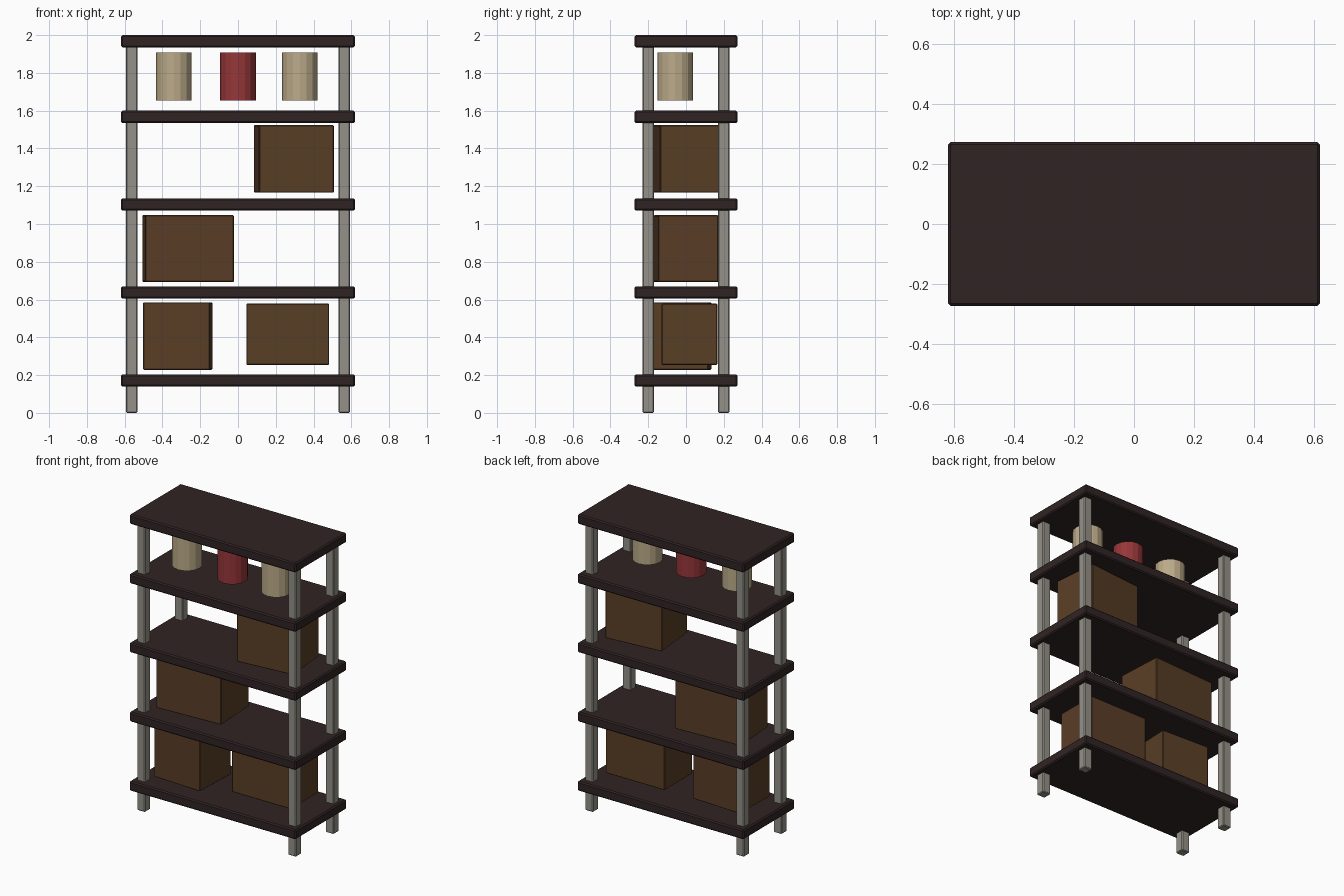
import bpy
import math

if "Cube" in bpy.data.objects:
    bpy.data.objects.remove(bpy.data.objects["Cube"])


def material(name, rgb):
    """Flat colour from 8-bit sRGB values, stored as linear."""
    mat = bpy.data.materials.new(name)
    lin = [((c / 255 + 0.055) / 1.055) ** 2.4 for c in rgb]
    mat.diffuse_color = (*lin, 1.0)
    mat.use_nodes = True
    mat.node_tree.nodes["Principled BSDF"].inputs["Base Color"].default_value = mat.diffuse_color
    return mat


DARK = material("dark_brown", (48, 36, 36))
GREY = material("warm_grey", (148, 145, 136))
CARD = material("cardboard_brown", (89, 62, 38))
CREAM = material("cream", (188, 171, 137))
RED = material("red", (150, 54, 57))


def block(name, centre, size, mat, bevel=0.006, turn=0.0):
    """Box with slightly chamfered edges, turned about z."""
    bpy.ops.mesh.primitive_cube_add(size=1, location=centre)
    ob = bpy.context.object
    ob.name = name
    ob.scale = size
    bpy.ops.object.transform_apply(location=False, rotation=False, scale=True)
    ob.rotation_euler.z = turn
    mod = ob.modifiers.new("edge_chamfer", 'BEVEL')
    mod.width = bevel
    mod.segments = 1
    ob.data.materials.append(mat)
    return ob


# Shelf boards
for i, top in enumerate((0.204, 0.67, 1.136, 1.60, 2.0)):
    block(f"shelf_{i + 1}", (0, 0, top - 0.0325), (1.24, 0.546, 0.065), DARK, 0.008)

# Corner posts
for sx, side in ((-1, "left"), (1, "right")):
    for sy, end in ((-1, "front"), (1, "back")):
        block(f"{end}_{side}_post", (sx * 0.5625, sy * 0.2, 0.985),
              (0.06, 0.06, 1.97), GREY, 0.005)

# Cardboard boxes: name, centre, size, turn
for name, centre, size, turn in (
    ("bottom_left_box", (-0.319, -0.029, 0.4065), (0.353, 0.31, 0.357), -0.048),
    ("bottom_right_box", (0.2635, 0.018, 0.416), (0.439, 0.295, 0.324), 0.0),
    ("second_shelf_box", (-0.264, 0.0, 0.87), (0.469, 0.32, 0.353), 0.052),
    ("third_shelf_box", (0.296, 0.0, 1.3445), (0.397, 0.311, 0.357), 0.092),
):
    block(name, centre, size, CARD, 0.004, turn)

# Canisters on the upper shelf
for name, x, mat in (("left_canister", -0.34, CREAM),
                     ("middle_canister", 0.0, RED),
                     ("right_canister", 0.327, CREAM)):
    bpy.ops.mesh.primitive_cylinder_add(vertices=16, radius=0.094, depth=0.252,
                                        location=(x, -0.057, 1.781))
    bpy.context.object.name = name
    bpy.context.object.data.materials.append(mat)
